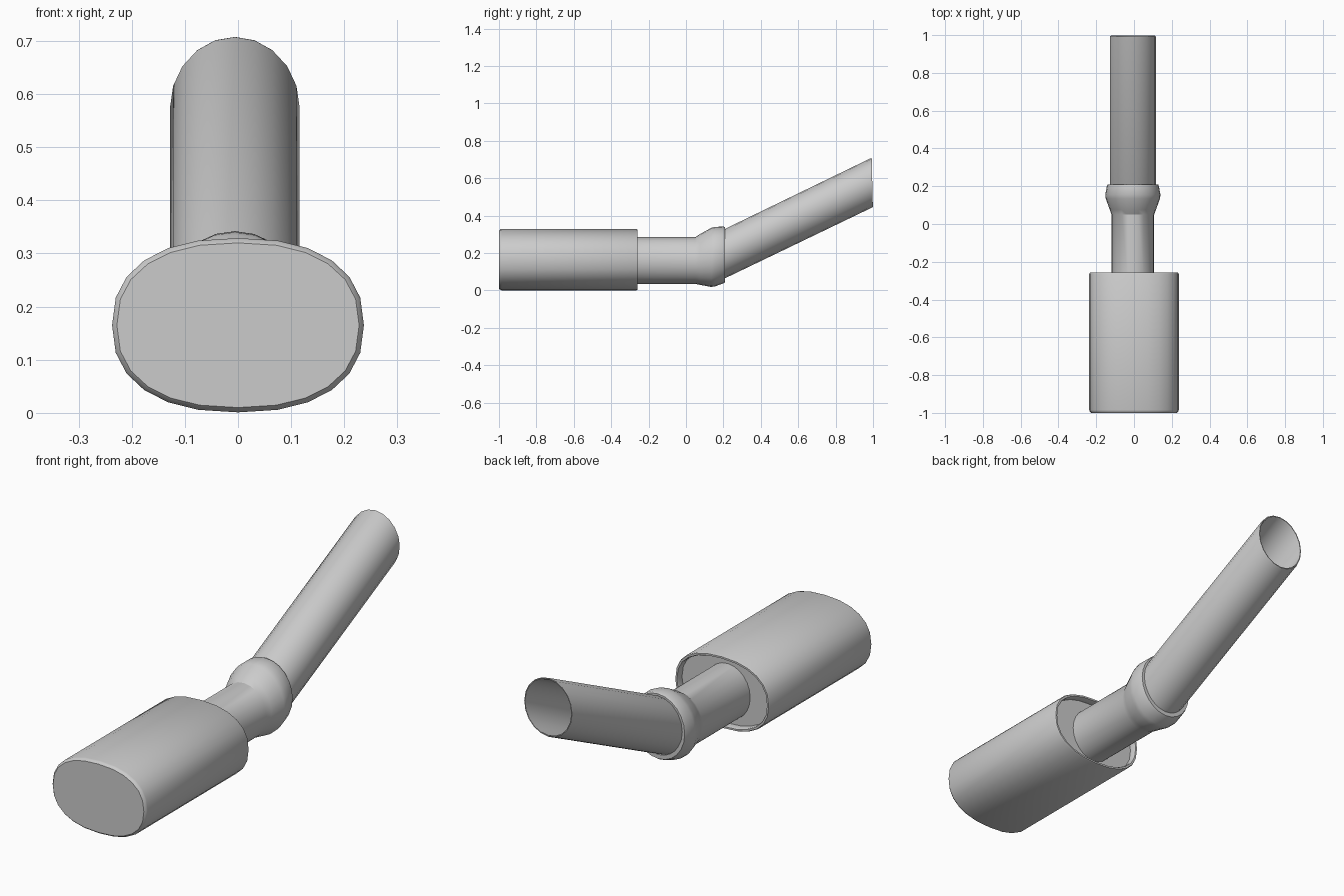
import bpy
import math

if "Cube" in bpy.data.objects:
    bpy.data.objects.remove(bpy.data.objects["Cube"])


def loft(name, rings, sides, power=2.0, cap_start=False, cap_end=False):
    """Skin a row of upright oval rings: (y, centre x, centre z, half width, half height, lean)."""
    verts, faces = [], []
    for y, cx, cz, rx, rz, lean in rings:
        for i in range(sides):
            a = 2 * math.pi * i / sides
            c, s = math.cos(a), math.sin(a)
            px = math.copysign(abs(c) ** (2 / power), c)
            pz = math.copysign(abs(s) ** (2 / power), s)
            verts.append((cx + rx * px, y - lean * pz, cz + rz * pz))
    for r in range(len(rings) - 1):
        for i in range(sides):
            j = (i + 1) % sides
            a, b = r * sides, (r + 1) * sides
            faces.append((a + i, a + j, b + j, b + i))
    if cap_start:
        faces.append(tuple(reversed(range(sides))))
    if cap_end:
        faces.append(tuple(range((len(rings) - 1) * sides, len(rings) * sides)))
    mesh = bpy.data.meshes.new(name)
    mesh.from_pydata(verts, [], faces)
    obj = bpy.data.objects.new(name, mesh)
    bpy.context.collection.objects.link(obj)
    bpy.context.view_layer.objects.active = obj
    obj.select_set(True)
    # face the normals outwards
    bpy.ops.object.mode_set(mode='EDIT')
    bpy.ops.mesh.select_all(action='SELECT')
    bpy.ops.mesh.normals_make_consistent(inside=False)
    bpy.ops.object.mode_set(mode='OBJECT')
    bpy.ops.object.shade_smooth_by_angle(angle=math.radians(32))
    obj.select_set(False)
    return obj


# oval canister: closed bevelled front, rolled rear rim and recessed rear plate
W, H, CZ = 0.237, 0.164, 0.165
loft("canister", [(y, 0, CZ, W - d, H - d, 0) for y, d in [
    (-1.0, 0.009), (-0.992, 0.002), (-0.985, 0.0),
    (-0.264, 0.0), (-0.258, 0.003), (-0.258, 0.011), (-0.264, 0.014),
    (-0.29, 0.014)]], 24, power=2.35, cap_start=True, cap_end=True)

# straight neck flaring into a collar, with a stepped end
X = -0.006
loft("neck_collar", [(y, X, cz, rx, rz, 0) for y, cz, rx, rz in [
    (-0.30, 0.160, 0.113, 0.125), (0.05, 0.160, 0.113, 0.125),
    (0.075, 0.166, 0.122, 0.136), (0.135, 0.177, 0.144, 0.158),
    (0.155, 0.181, 0.146, 0.159), (0.20, 0.190, 0.138, 0.152),
    (0.209, 0.191, 0.134, 0.147), (0.209, 0.193, 0.119, 0.130),
    (0.195, 0.193, 0.117, 0.128)]], 24, cap_start=True, cap_end=True)


# rising tail pipe: thin open tube, upright cut at the end
def pipe_z(y):
    return 0.198 + (y - 0.21) * 0.483


loft("tail_pipe", [(y, X, pipe_z(y), 0.122 - d, 0.132 - d, lean) for y, d, lean in [
    (0.19, 0.0, 0), (0.990, 0.0, 0.003), (0.996, 0.002, 0.003),
    (0.996, 0.006, 0.003), (0.990, 0.008, 0.003), (0.21, 0.008, 0)]],
     20, cap_start=True, cap_end=True)
